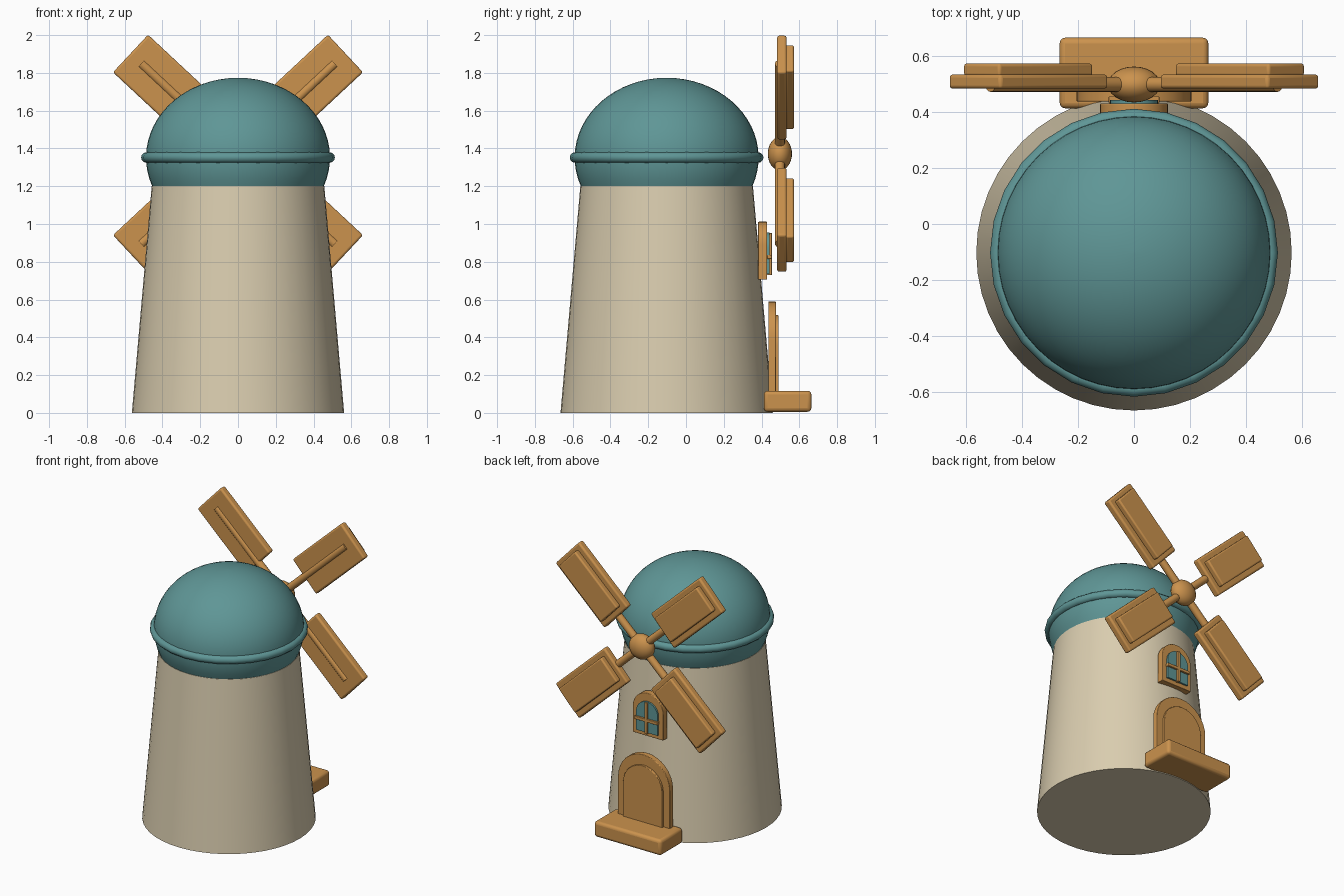
import bpy
import bmesh
import math
from mathutils import Matrix, Vector

cube = bpy.data.objects.get("Cube")
if cube:
    bpy.data.objects.remove(cube)


def material(name, rgb):
    m = bpy.data.materials.new(name)
    m.use_nodes = True
    m.diffuse_color = (*rgb, 1)
    m.node_tree.nodes["Principled BSDF"].inputs["Base Color"].default_value = (*rgb, 1)
    return m


WOOD = material("warm wood", (0.60, 0.29, 0.075))
TEAL = material("teal", (0.114, 0.305, 0.305))
CREAM = material("cream plaster", (0.70, 0.61, 0.43))

AXIS_Y = -0.1025
HUB = Vector((0, 0.497, 1.372))


def finish(name, bm, mat, bevel=0.0, angle=35):
    """Turn a bmesh into a named, coloured object with optional bevel."""
    bmesh.ops.recalc_face_normals(bm, faces=bm.faces)
    mesh = bpy.data.meshes.new(name)
    bm.to_mesh(mesh)
    bm.free()
    obj = bpy.data.objects.new(name, mesh)
    bpy.context.collection.objects.link(obj)
    mesh.materials.append(mat)
    if bevel:
        mod = obj.modifiers.new("Bevel", "BEVEL")
        mod.width = bevel
        mod.segments = 3
        mod.limit_method = "ANGLE"
        mod.angle_limit = math.radians(40)
    bpy.ops.object.select_all(action="DESELECT")
    obj.select_set(True)
    bpy.context.view_layer.objects.active = obj
    bpy.ops.object.shade_smooth_by_angle(angle=math.radians(angle))
    return obj


def box(name, lo, hi, mat, bevel=0.0, matrix=Matrix()):
    """Box between two corners, placed by a matrix."""
    lo, hi = Vector(lo), Vector(hi)
    bm = bmesh.new()
    bmesh.ops.create_cube(bm, size=1)
    place = Matrix.Translation((lo + hi) / 2) @ Matrix.Diagonal((*(hi - lo), 1))
    bmesh.ops.transform(bm, matrix=matrix @ place, verts=bm.verts)
    return finish(name, bm, mat, bevel)


def arch(name, half, z0, z1, y0, y1, mat, bevel=0.0):
    """Round-topped slab from depth y0 to y1."""
    steps = 16
    pts = [(half, z0)]
    for i in range(steps + 1):
        a = math.pi * i / steps
        pts.append((half * math.cos(a), z1 - half + half * math.sin(a)))
    pts.append((-half, z0))
    bm = bmesh.new()
    face = bm.faces.new([bm.verts.new((x, y0, z)) for x, z in pts])
    out = bmesh.ops.extrude_face_region(bm, geom=[face])
    moved = [v for v in out["geom"] if isinstance(v, bmesh.types.BMVert)]
    bmesh.ops.translate(bm, vec=(0, y1 - y0, 0), verts=moved)
    return finish(name, bm, mat, bevel)


def lathe(name, profile, segments, mat, closed=False):
    """Spin a radius and height profile about the tower axis."""
    bm = bmesh.new()
    rings = []
    for r, z in profile:
        rings.append([bm.verts.new((r * math.cos(2 * math.pi * i / segments),
                                    AXIS_Y + r * math.sin(2 * math.pi * i / segments), z))
                      for i in range(segments)])
    pairs = list(zip(rings, rings[1:]))
    if closed:
        pairs.append((rings[-1], rings[0]))
    for a, b in pairs:
        for i in range(segments):
            j = (i + 1) % segments
            bm.faces.new((a[i], a[j], b[j], b[i]))
    if not closed:
        bm.faces.new(rings[0])
        bm.faces.new(rings[-1])
    return finish(name, bm, mat, angle=50)


# Tower body
lathe("tower", [(0.562, 0), (0.457, 1.2)], 48, CREAM)

# Domed cap: squashed sphere cut flat where it meets the tower
DOME_R, DOME_H, DOME_Z = 0.487, 0.422, 1.352
start = math.asin((1.2 - DOME_Z) / DOME_H)
end = math.radians(89.5)
dome = []
for k in range(21):
    t = start + (end - start) * k / 20
    dome.append((DOME_R * math.cos(t), DOME_Z + DOME_H * math.sin(t)))
lathe("dome", dome, 48, TEAL)

# Rounded band around the cap
band = [(0.485 + 0.028 * math.cos(math.tau * k / 12),
         DOME_Z + 0.028 * math.sin(math.tau * k / 12)) for k in range(12)]
lathe("dome_band", band, 28, TEAL, closed=True)

# Hub of the sails
bm = bmesh.new()
bmesh.ops.create_uvsphere(bm, u_segments=24, v_segments=16, radius=1)
bmesh.ops.transform(bm, verts=bm.verts,
                    matrix=Matrix.Translation(HUB) @ Matrix.Diagonal((0.093, 0.064, 0.088, 1)))
finish("sail_hub", bm, WOOD, angle=60)

# Four sails: round spar, wide board and a raised panel
for n, degrees in enumerate((43, 137, 223, 317), 1):
    turn = Matrix.Translation(HUB) @ Matrix.Rotation(-math.radians(degrees), 4, "Y")
    bm = bmesh.new()
    bmesh.ops.create_cone(bm, cap_ends=True, segments=16, radius1=0.026, radius2=0.026, depth=0.70)
    bmesh.ops.transform(bm, verts=bm.verts, matrix=turn @ Matrix.Translation((0.35, 0, 0))
                        @ Matrix.Rotation(math.pi / 2, 4, "Y"))
    finish(f"sail_spar_{n}", bm, WOOD)
    box(f"sail_board_{n}", (0.25, -0.015, -0.136), (0.778, 0.036, 0.136), WOOD, 0.012, turn)
    box(f"sail_panel_{n}", (0.287, 0.03, -0.095), (0.745, 0.075, 0.095), WOOD, 0.010, turn)

# Doorstep and arched door
box("doorstep", (-0.265, 0.412, 0.006), (0.265, 0.664, 0.117), WOOD, 0.02)
arch("door_frame", 0.205, 0.05, 0.59, 0.436, 0.476, WOOD, 0.004)
arch("door_panel", 0.155, 0.05, 0.517, 0.47, 0.491, WOOD, 0.004)

# Arched window with glass and crossing bars
arch("window_frame", 0.121, 0.705, 1.012, 0.382, 0.43, WOOD, 0.004)
arch("window_glass", 0.085, 0.735, 0.955, 0.42, 0.442, TEAL)
box("window_bar_upright", (-0.011, 0.43, 0.73), (0.011, 0.455, 0.952), WOOD, 0.003)
box("window_bar_cross", (-0.09, 0.43, 0.815), (0.09, 0.455, 0.837), WOOD, 0.003)
